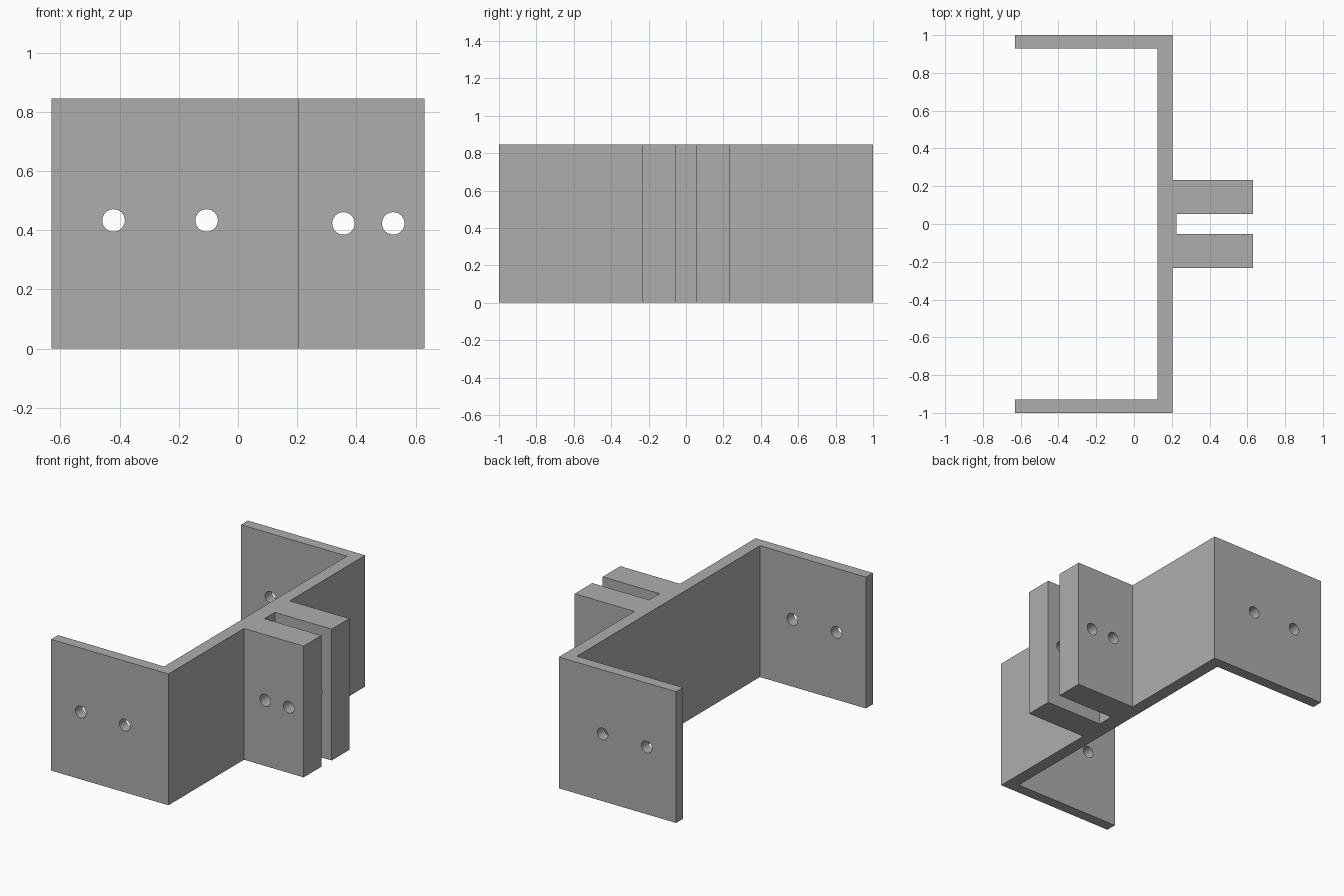
import bpy
import bmesh
from math import pi

default = bpy.data.objects.get("Cube")
if default:
    bpy.data.objects.remove(default, do_unlink=True)

HEIGHT = 0.845
HOLE_RADIUS = 0.038

grey = bpy.data.materials.new("plain grey")
grey.use_nodes = True
colour = (0.42, 0.42, 0.42, 1)
grey.diffuse_color = colour
grey.node_tree.nodes["Principled BSDF"].inputs["Base Color"].default_value = colour


def link_mesh(name, bm):
    bmesh.ops.recalc_face_normals(bm, faces=bm.faces)
    mesh = bpy.data.meshes.new(name)
    bm.to_mesh(mesh)
    bm.free()
    mesh.materials.append(grey)
    obj = bpy.data.objects.new(name, mesh)
    bpy.context.collection.objects.link(obj)
    return obj


# Bracket outline: half of the plan, from the slot out to the flange tip
half = [(0.225, 0.053), (0.63, 0.053), (0.63, 0.232), (0.205, 0.232),
        (0.205, 1), (-0.63, 1), (-0.63, 0.93), (0.125, 0.93)]
outline = half + [(x, -y) for x, y in reversed(half)]

bm = bmesh.new()
face = bm.faces.new([bm.verts.new((x, y, 0)) for x, y in outline])
extruded = bmesh.ops.extrude_face_region(bm, geom=[face])
top = [v for v in extruded["geom"] if isinstance(v, bmesh.types.BMVert)]
bmesh.ops.translate(bm, verts=top, vec=(0, 0, HEIGHT))
bracket = link_mesh("bracket", bm)


# Bolt holes: two through both flanges, two through both lugs
def hole_cutter(name, x, z):
    bpy.ops.mesh.primitive_cylinder_add(vertices=32, radius=HOLE_RADIUS, depth=2.4,
                                        location=(x, 0, z), rotation=(pi / 2, 0, 0))
    cutter = bpy.context.object
    cutter.name = name
    cutter.data.materials.append(grey)
    cutter.hide_render = True
    return cutter


holes = {"flange_hole_outer": (-0.42, 0.433), "flange_hole_inner": (-0.106, 0.433),
         "lug_hole_inner": (0.356, 0.423), "lug_hole_outer": (0.524, 0.423)}
for name, (x, z) in holes.items():
    cutter = hole_cutter(name, x, z)
    cut = bracket.modifiers.new(name, "BOOLEAN")
    cut.operation = "DIFFERENCE"
    cut.solver = "EXACT"
    cut.object = cutter
    bpy.ops.object.select_all(action="DESELECT")
    bracket.select_set(True)
    bpy.context.view_layer.objects.active = bracket
    bpy.ops.object.modifier_apply(modifier=name)
    bpy.data.objects.remove(cutter, do_unlink=True)

# Smooth hole walls, crisp plate edges
bpy.ops.object.shade_smooth_by_angle(angle=pi / 6)
